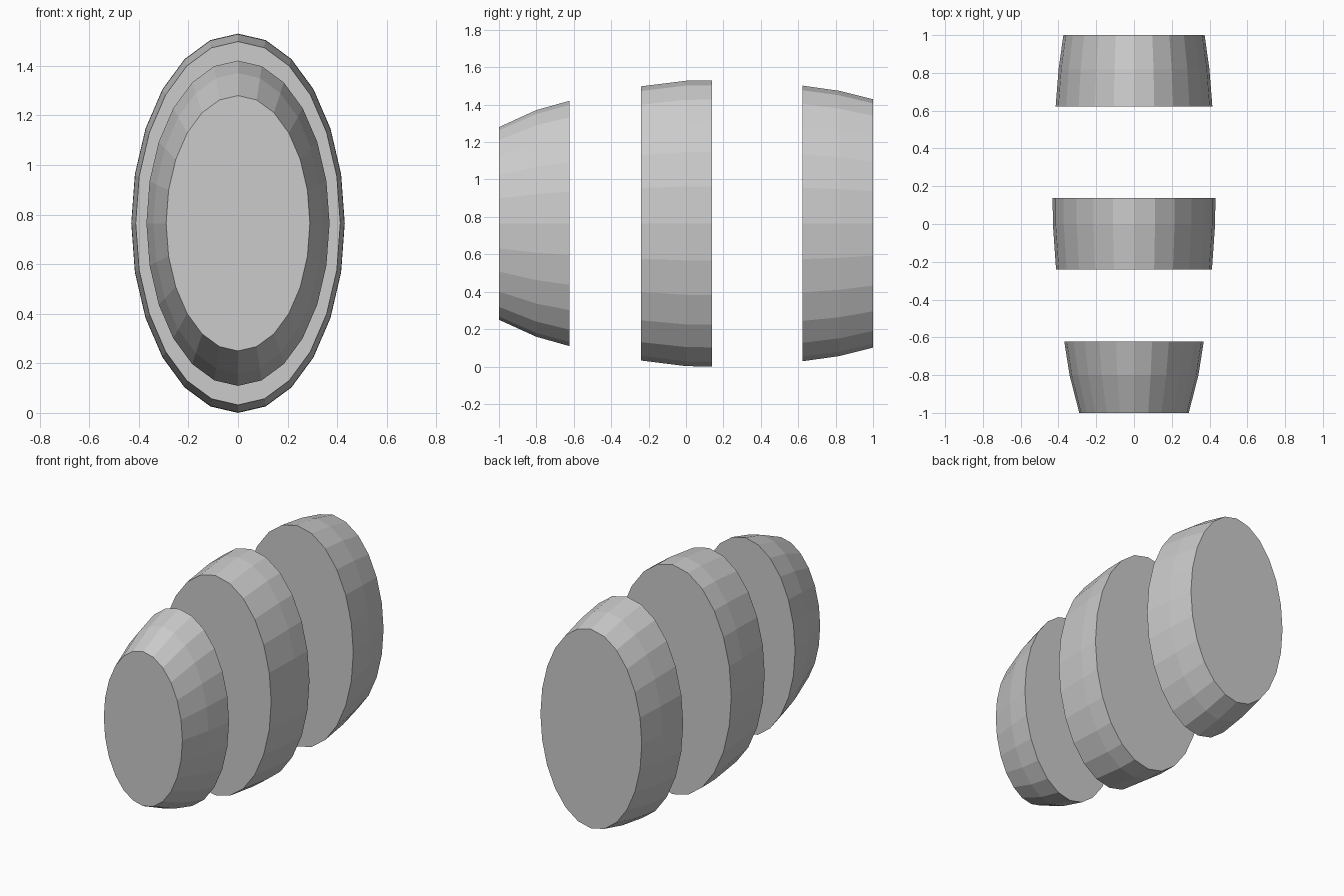
import bpy, bmesh, math

if "Cube" in bpy.data.objects:
    bpy.data.objects.remove(bpy.data.objects["Cube"])

SIDES = 24
CENTRE_Z = 0.765
ASPECT = 0.563          # width / height of every oval section

grey = bpy.data.materials.new("plain grey")
grey.diffuse_color = (0.6, 0.6, 0.6, 1)
grey.use_nodes = True
grey.node_tree.nodes["Principled BSDF"].inputs["Base Color"].default_value = grey.diffuse_color


def oval_slice(name, sections):
    """Closed slice lofted through oval rings given as (y, half height)."""
    bm = bmesh.new()
    rings = []
    for y, h in sections:
        ring = []
        for i in range(SIDES):
            a = 2 * math.pi * i / SIDES
            ring.append(bm.verts.new((h * ASPECT * math.sin(a), y,
                                      CENTRE_Z + h * math.cos(a))))
        rings.append(ring)
    for r0, r1 in zip(rings, rings[1:]):
        for i in range(SIDES):
            j = (i + 1) % SIDES
            bm.faces.new((r0[i], r0[j], r1[j], r1[i]))
    bm.faces.new(rings[0])
    bm.faces.new(rings[-1])
    bmesh.ops.recalc_face_normals(bm, faces=bm.faces)
    mesh = bpy.data.meshes.new(name)
    bm.to_mesh(mesh)
    bm.free()
    mesh.materials.append(grey)
    obj = bpy.data.objects.new(name, mesh)
    bpy.context.collection.objects.link(obj)


# Three separated slices of one barrel-shaped body
oval_slice("front_slice", [(-1.0, 0.515), (-0.8, 0.606), (-0.622, 0.656)])
oval_slice("middle_slice", [(-0.24, 0.733), (0.0, 0.763), (0.138, 0.765)])
oval_slice("back_slice", [(0.622, 0.737), (0.82, 0.709), (1.0, 0.664)])
